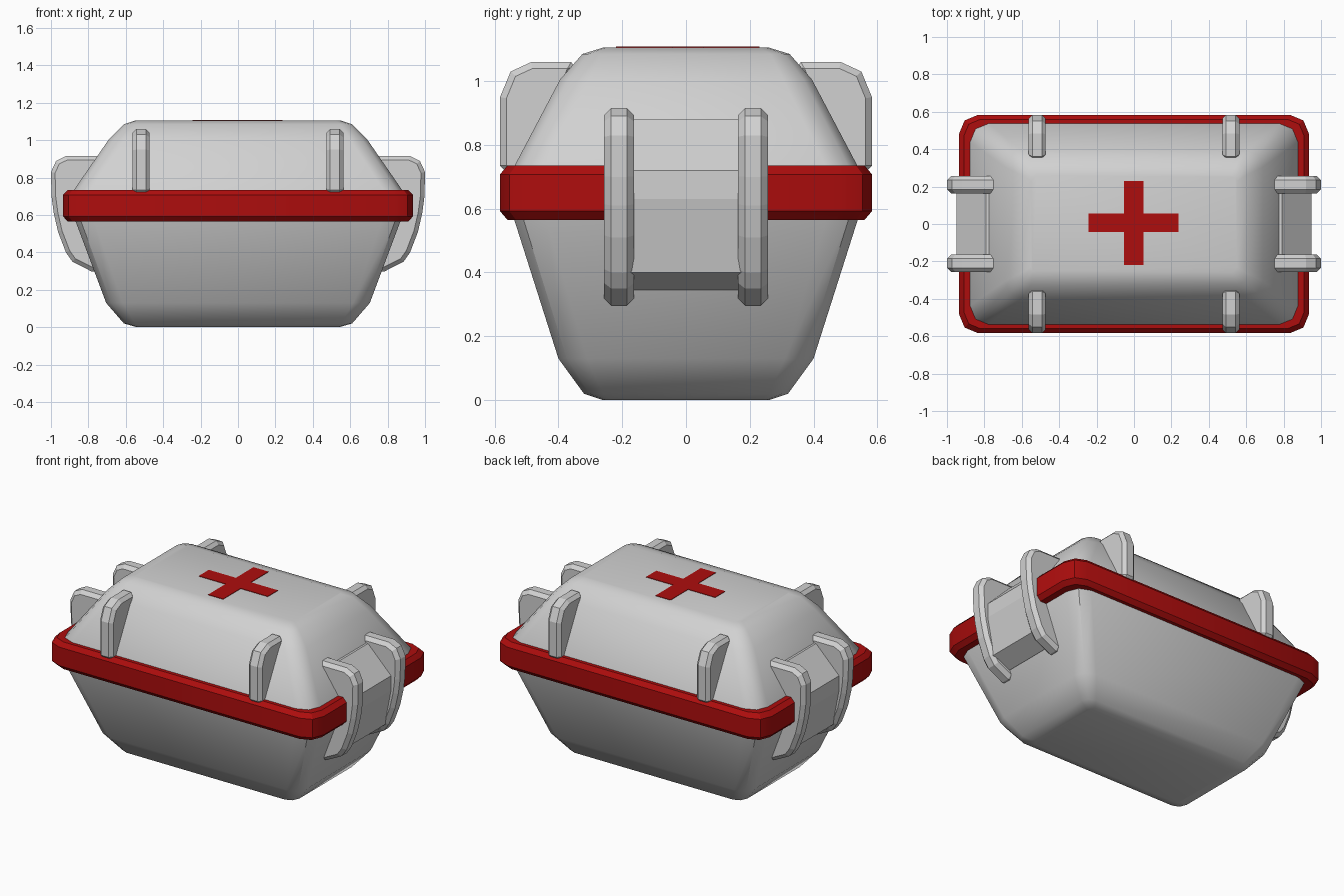
import bpy, bmesh, math

if "Cube" in bpy.data.objects:
    bpy.data.objects.remove(bpy.data.objects["Cube"])


def material(name, rgb):
    m = bpy.data.materials.new(name)
    m.diffuse_color = (*rgb, 1.0)
    m.use_nodes = True
    m.node_tree.nodes["Principled BSDF"].inputs["Base Color"].default_value = m.diffuse_color
    return m


GREY = material("light grey plastic", (0.64, 0.64, 0.64))
RED = material("deep red", (0.42, 0.004, 0.004))


def finish(name, bm, mat, angle):
    bmesh.ops.recalc_face_normals(bm, faces=bm.faces[:])
    me = bpy.data.meshes.new(name)
    bm.to_mesh(me)
    bm.free()
    me.materials.append(mat)
    ob = bpy.data.objects.new(name, me)
    bpy.context.collection.objects.link(ob)
    bpy.ops.object.select_all(action='DESELECT')
    ob.select_set(True)
    bpy.context.view_layer.objects.active = ob
    if angle:
        bpy.ops.object.shade_smooth_by_angle(angle=math.radians(angle))
    return ob


def rounded_rect(hx, hy, r, seg):
    pts = []
    for k, (sx, sy) in enumerate(((1, 1), (-1, 1), (-1, -1), (1, -1))):
        for i in range(seg + 1):
            a = math.radians(90 * (k + i / seg))
            pts.append((sx * (hx - r) + r * math.cos(a), sy * (hy - r) + r * math.sin(a)))
    return pts


def loft(name, rings, mat, angle, seg=2, cap_first=False, closed=False):
    """Skin rounded rectangles given as (half x, half y, corner radius, z)."""
    bm = bmesh.new()
    loops = [[bm.verts.new((x, y, z)) for x, y in rounded_rect(hx, hy, r, seg)]
             for hx, hy, r, z in rings]
    pairs = list(zip(loops, loops[1:]))
    if closed:
        pairs.append((loops[-1], loops[0]))
    for a, b in pairs:
        n = len(a)
        for i in range(n):
            j = (i + 1) % n
            bm.faces.new((a[i], a[j], b[j], b[i]))
    if cap_first:
        bm.faces.new(loops[0])
    return finish(name, bm, mat, angle)


def extrude_profile(name, pts, to_a, to_b, mat, bevel=0.0):
    """Prism between two copies of a 2D outline."""
    bm = bmesh.new()
    a = [bm.verts.new(to_a(*p)) for p in pts]
    b = [bm.verts.new(to_b(*p)) for p in pts]
    bm.faces.new(a)
    bm.faces.new(b)
    for i in range(len(pts)):
        j = (i + 1) % len(pts)
        bm.faces.new((a[i], a[j], b[j], b[i]))
    ob = finish(name, bm, mat, 0)
    if bevel:
        m = ob.modifiers.new("edge chamfer", 'BEVEL')
        m.width = bevel
        m.segments = 1
        m.limit_method = 'ANGLE'
        m.angle_limit = math.radians(65)
    return ob


# Lower tub, from the flat bottom up to the seam inside the band
loft("lower_tub", [(0.54, 0.26, 0.03, 0.0), (0.61, 0.32, 0.06, 0.02),
                   (0.705, 0.40, 0.09, 0.13), (0.87, 0.54, 0.10, 0.57),
                   (0.885, 0.55, 0.10, 0.65)], GREY, 40, cap_first=True)

# Lid, from the flat top down to the seam
loft("lid", [(0.55, 0.26, 0.03, 1.105), (0.61, 0.325, 0.06, 1.085),
             (0.69, 0.395, 0.09, 1.005), (0.88, 0.54, 0.10, 0.73),
             (0.885, 0.55, 0.10, 0.65)], GREY, 40, cap_first=True)

# Red band around the seam, chamfered top and bottom
loft("red_band", [(0.84, 0.51, 0.08, 0.565), (0.91, 0.56, 0.09, 0.565),
                  (0.935, 0.583, 0.10, 0.592), (0.935, 0.583, 0.10, 0.708),
                  (0.91, 0.56, 0.09, 0.735), (0.84, 0.51, 0.08, 0.735)],
     RED, 30, closed=True)

# Red cross on the lid, a thin plate
w, l = 0.052, 0.24
h, v = 0.05, 0.225
cross = [(w, h), (w, v), (-w, v), (-w, h), (-l, h), (-l, -h),
         (-w, -h), (-w, -v), (w, -v), (w, -h), (l, -h), (l, h)]
extrude_profile("red_cross", cross, lambda x, y: (x - 0.002, y + 0.006, 1.101),
                lambda x, y: (x - 0.002, y + 0.006, 1.108), RED)

# Upright ribs on front and back, profile in (y, z)
rib = [(0.34, 1.06), (0.485, 1.06), (0.55, 1.03), (0.583, 0.95),
       (0.583, 0.715), (0.50, 0.715)]
for sy, side in ((-1, "front"), (1, "back")):
    for sx, hand in ((-1, "left"), (1, "right")):
        extrude_profile(f"{side}_rib_{hand}", rib,
                        lambda y, z: (sx * 0.472, sy * y, z),
                        lambda y, z: (sx * 0.563, sy * y, z), GREY, 0.02)

# Side handles: two curved plates with a recessed grip block, profiles in (x, z)
plate = [(0.69, 0.915), (0.92, 0.915), (0.972, 0.89), (1.0, 0.83),
         (0.997, 0.70), (0.985, 0.61), (0.962, 0.51), (0.92, 0.40),
         (0.885, 0.35), (0.78, 0.297), (0.69, 0.297)]
grip = [(0.70, 0.88), (0.79, 0.88), (0.95, 0.72), (0.95, 0.63),
        (0.905, 0.40), (0.79, 0.345), (0.70, 0.345)]
for sx, side in ((-1, "left"), (1, "right")):
    extrude_profile(f"{side}_grip", grip, lambda x, z: (sx * x, -0.18, z),
                    lambda x, z: (sx * x, 0.18, z), GREY)
    for sy, end in ((-1, "front"), (1, "back")):
        extrude_profile(f"{side}_handle_plate_{end}", plate,
                        lambda x, z: (sx * x, sy * 0.163, z),
                        lambda x, z: (sx * x, sy * 0.257, z), GREY, 0.022)
